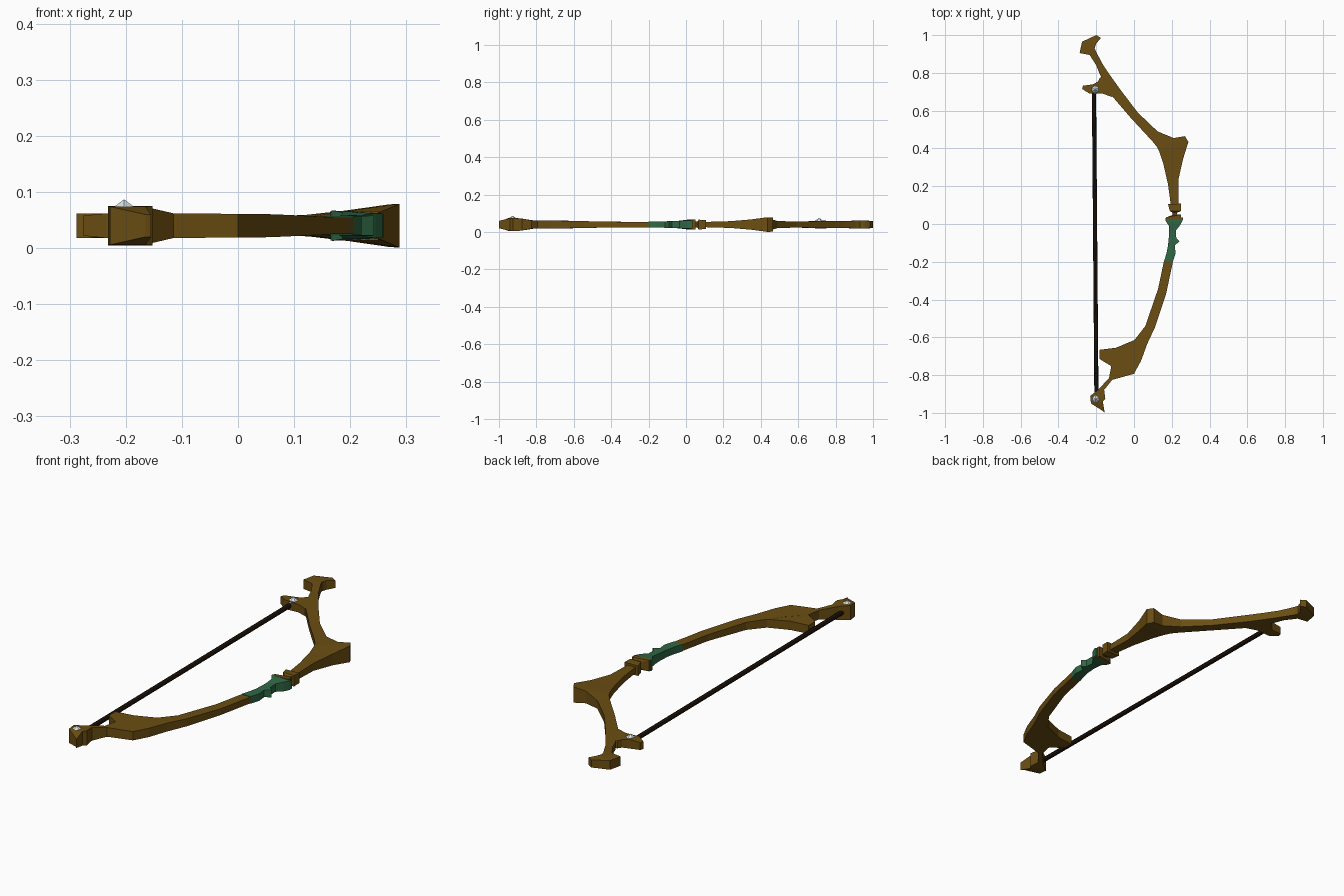
import bpy, bmesh
from mathutils import Vector

ZC = 0.04  # middle plane of the bow


def material(name, rgb):
    m = bpy.data.materials.new(name)
    m.diffuse_color = (*rgb, 1)
    return m


WOOD = material("wood", (0.147, 0.075, 0.006))
GREEN = material("green_wrap", (0.03, 0.14, 0.06))
DARK = material("dark_cord", (0.016, 0.008, 0.004))
PALE = material("pale_gem", (0.68, 0.8, 0.84))


def finish(name, bm, mat):
    bmesh.ops.recalc_face_normals(bm, faces=bm.faces)
    me = bpy.data.meshes.new(name)
    bm.to_mesh(me)
    bm.free()
    me.materials.append(mat)
    ob = bpy.data.objects.new(name, me)
    bpy.context.collection.objects.link(ob)
    return ob


def strip(name, stations, mat):
    """Loft of rectangles: (left x, y, half depth, right x, y, half depth)."""
    bm = bmesh.new()
    rings = []
    for lx, ly, lh, rx, ry, rh in stations:
        rings.append([bm.verts.new(p) for p in (
            (lx, ly, ZC + lh), (rx, ry, ZC + rh),
            (rx, ry, ZC - rh), (lx, ly, ZC - lh))])
    for a, b in zip(rings, rings[1:]):
        for i in range(4):
            j = (i + 1) % 4
            bm.faces.new((a[i], a[j], b[j], b[i]))
    bm.faces.new(rings[0])
    bm.faces.new(rings[-1])
    return finish(name, bm, mat)


# Upper limb, from hooked tip to the shoulder and down to the grip
strip("upper_limb", [
    (-.20, 1.0, .018, -.175, .985, .018),
    (-.275, .965, .022, -.20, .955, .022),
    (-.288, .905, .022, -.208, .93, .022),
    (-.235, .895, .021, -.20, .91, .021),
    (-.20, .84, .018, -.165, .845, .018),
    (-.18, .79, .018, -.125, .785, .018),
    (-.11, .67, .018, -.075, .715, .018),
    (-.02, .565, .016, .02, .59, .016),
    (.10, .435, .017, .125, .49, .019),
    (.12, .41, .017, .21, .455, .029),
    (.125, .40, .017, .27, .465, .038),
    (.135, .38, .017, .288, .435, .039),
    (.155, .32, .016, .26, .345, .027),
    (.18, .21, .015, .235, .235, .018),
    (.195, .10, .014, .235, .10, .014)], WOOD)

# Spur that holds the upper end of the string
strip("upper_string_spur", [
    (-.15, .785, .018, -.09, .69, .018),
    (-.18, .775, .018, -.115, .672, .018),
    (-.19, .755, .019, -.165, .69, .019),
    (-.215, .74, .022, -.235, .69, .022),
    (-.27, .732, .018, -.275, .715, .018)], WOOD)

# Carved rings above the grip
strip("carved_rings", [
    (.18, .105, .024, .25, .108, .024),
    (.19, .068, .026, .248, .068, .026),
    (.205, .06, .016, .228, .06, .016),
    (.205, .048, .016, .228, .048, .016),
    (.17, .035, .026, .25, .05, .026),
    (.168, .02, .026, .25, .025, .026)], WOOD)

# Green grip with notched outer edge
strip("grip", [
    (.165, .028, .026, .26, .035, .02),
    (.168, .015, .027, .258, .02, .022),
    (.185, -.01, .024, .245, -.005, .022),
    (.185, -.04, .02, .222, -.035, .019),
    (.184, -.075, .018, .224, -.075, .018),
    (.182, -.095, .018, .242, -.092, .018),
    (.18, -.115, .017, .216, -.112, .017),
    (.172, -.155, .017, .22, -.155, .017),
    (.158, -.20, .017, .206, -.20, .017)], GREEN)

# Lower limb, ending in a flared tip
strip("lower_limb", [
    (.158, -.20, .015, .206, -.20, .015),
    (.127, -.345, .015, .17, -.37, .015),
    (.06, -.54, .018, .112, -.545, .018),
    (.002, -.615, .02, .07, -.635, .02),
    (-.05, -.68, .021, .037, -.725, .021),
    (-.12, -.75, .021, .0, -.793, .021),
    (-.132, -.815, .022, -.115, -.825, .022),
    (-.19, -.878, .032, -.158, -.878, .032),
    (-.232, -.91, .035, -.152, -.925, .035),
    (-.228, -.95, .034, -.165, -.94, .034),
    (-.165, -.99, .02, -.155, -1.0, .02)], WOOD)

# Thumb-like spur on the inside of the lower limb
strip("lower_spur", [
    (.003, -.614, .02, -.05, -.76, .02),
    (-.095, -.655, .021, -.121, -.752, .021),
    (-.182, -.666, .02, -.182, -.715, .02)], WOOD)

# Bow string
start, end = Vector((-.212, .71, ZC)), Vector((-.199, -.91, ZC))
bm = bmesh.new()
bmesh.ops.create_cone(bm, cap_ends=True, segments=8, radius1=.011,
                      radius2=.011, depth=(end - start).length)
string = finish("string", bm, DARK)
string.location = (start + end) / 2
string.rotation_euler = (end - start).to_track_quat('Z', 'Y').to_euler()

# Faceted gems set into the upper faces at both string ends
for name, x, y, z, h in (("upper_gem", -.206, .712, .056, .02),
                         ("lower_gem", -.203, -.927, .07, .017)):
    bm = bmesh.new()
    bmesh.ops.create_cone(bm, cap_ends=True, segments=6, radius1=.026,
                          radius2=0, depth=h)
    finish(name, bm, PALE).location = (x, y, z + h / 2)
